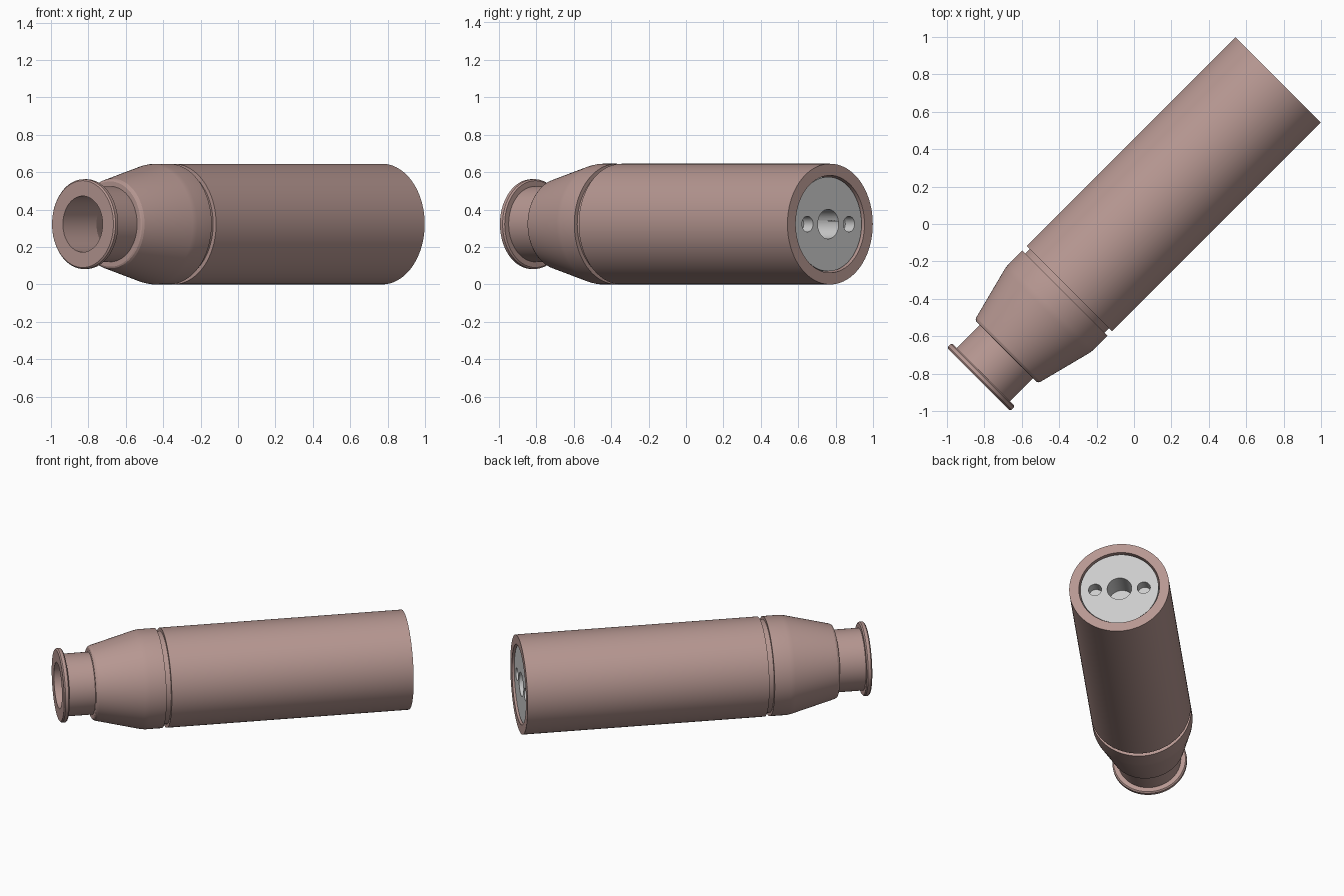
import bpy, bmesh, math
from mathutils import Matrix, Vector

if "Cube" in bpy.data.objects:
    bpy.data.objects.remove(bpy.data.objects["Cube"])

# Long axis lies horizontally along the x=y diagonal
S = math.sqrt(0.5)
R = 0.3225
FRAME = Matrix(((S, 0, S, 0), (-S, 0, S, 0), (0, -1, 0, R), (0, 0, 0, 1)))
SEG = 96


def lathe(name, profile, closed=False, seg=SEG, offset=0.0):
    """Spin (radius, distance along axis) points about the long axis."""
    bm = bmesh.new()
    rings = []
    for r, t in profile:
        if r == 0:
            rings.append([bm.verts.new((offset, 0, t))] * seg)
        else:
            rings.append([bm.verts.new((offset + r * math.cos(2 * math.pi * i / seg),
                                        r * math.sin(2 * math.pi * i / seg), t))
                          for i in range(seg)])
    pairs = list(zip(rings, rings[1:]))
    if closed:
        pairs.append((rings[-1], rings[0]))
    for a, b in pairs:
        for i in range(seg):
            j = (i + 1) % seg
            bm.faces.new(list(dict.fromkeys((a[i], a[j], b[j], b[i]))))
    bmesh.ops.recalc_face_normals(bm, faces=bm.faces)
    bm.transform(FRAME)
    mesh = bpy.data.meshes.new(name)
    bm.to_mesh(mesh)
    bm.free()
    obj = bpy.data.objects.new(name, mesh)
    bpy.context.collection.objects.link(obj)
    return obj


def smooth(obj):
    bpy.ops.object.select_all(action='DESELECT')
    obj.select_set(True)
    bpy.context.view_layer.objects.active = obj
    bpy.ops.object.shade_smooth_by_angle(angle=math.radians(14))


# Hollow casing: outer wall from rim to back, then the bore back to the front
casing = lathe("casing", [
    (0.232, -1.174), (0.24, -1.166), (0.24, -1.146), (0.232, -1.138),   # rim flange
    (0.202, -1.138), (0.202, -0.965),                                   # neck
    (0.228, -0.965), (0.236, -0.961), (0.243, -0.95),                   # shoulder lip
    (0.318, -0.66), (R, -0.63), (R, -0.522),                            # taper
    (0.30, -0.522), (0.30, -0.488),                                     # groove
    (R, -0.488), (R, 1.089),                                            # body
    (0.26, 1.089), (0.26, -0.62), (0.15, -0.92), (0.15, -1.174),        # bore
], closed=True)
paint = bpy.data.materials.new("dusty_pink")
paint.diffuse_color = (0.47, 0.31, 0.285, 1)
paint.use_nodes = True
paint.node_tree.nodes["Principled BSDF"].inputs["Base Color"].default_value = paint.diffuse_color
casing.data.materials.append(paint)
smooth(casing)

# Grey end plug with a centre hole and two small side holes
END = 1.075
plug = lathe("end_plug", [(0, 0.85), (0.252, 0.85), (0.252, END), (0, END)])
for name, radius, offset, depth in (("centre", 0.079, 0, 0.16),
                                    ("left", 0.042, -0.157, 0.07),
                                    ("right", 0.042, 0.157, 0.07)):
    cutter = lathe(name + "_hole_cutter",
                   [(0, END - depth), (radius, END - depth), (radius, END + 0.1), (0, END + 0.1)],
                   seg=48, offset=offset)
    cutter.hide_render = True
    mod = plug.modifiers.new(name + "_hole", 'BOOLEAN')
    mod.operation = 'DIFFERENCE'
    mod.solver = 'EXACT'
    mod.object = cutter
    bpy.ops.object.select_all(action='DESELECT')
    plug.select_set(True)
    bpy.context.view_layer.objects.active = plug
    bpy.ops.object.modifier_apply(modifier=mod.name)
    bpy.data.objects.remove(cutter)
smooth(plug)
